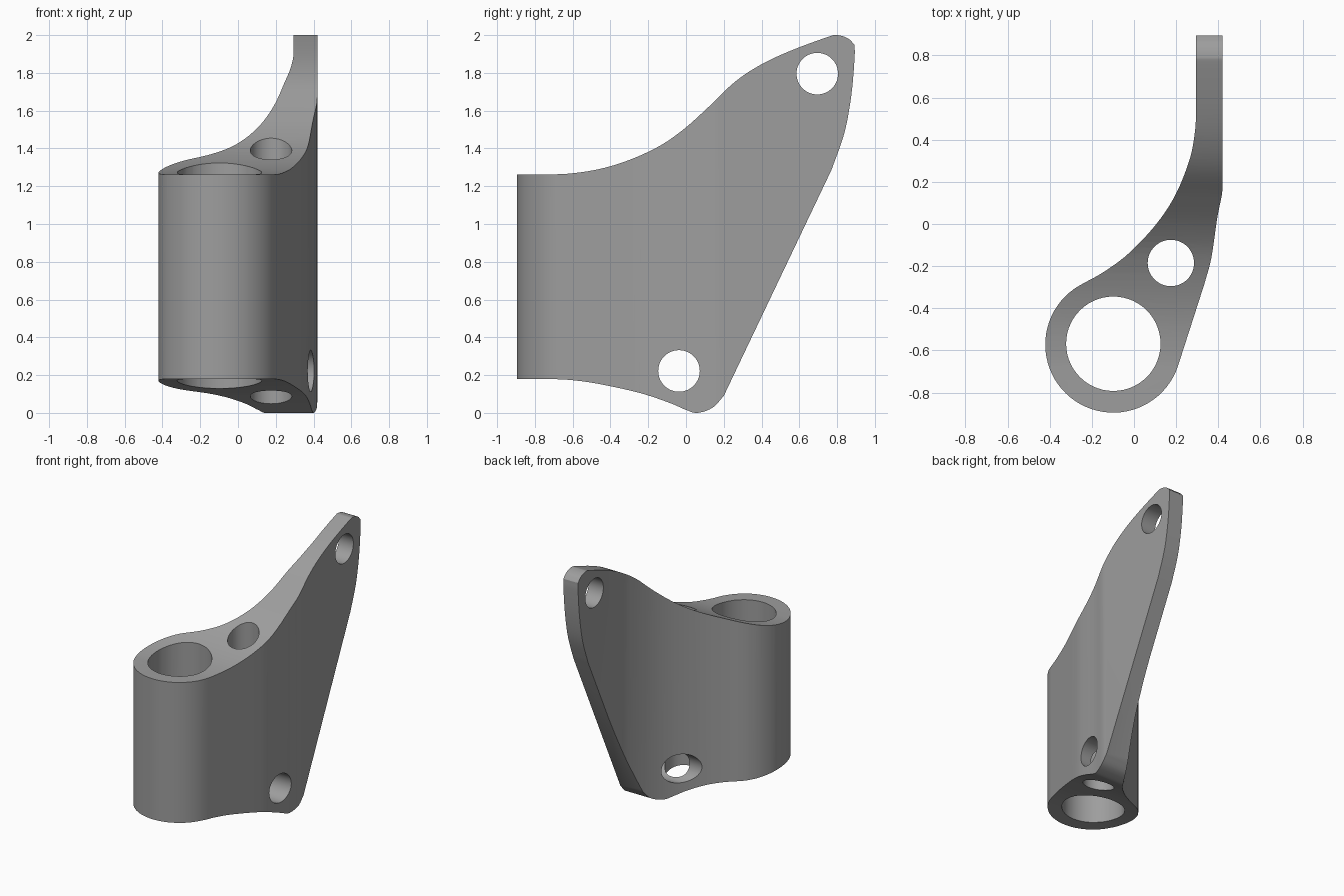
import bpy, bmesh, math
from mathutils import Vector, Matrix

if "Cube" in bpy.data.objects:
    bpy.data.objects.remove(bpy.data.objects["Cube"])

grey = bpy.data.materials.new("plain grey")
grey.diffuse_color = (0.34, 0.34, 0.34, 1)
grey.use_nodes = True
grey.node_tree.nodes["Principled BSDF"].inputs["Base Color"].default_value = grey.diffuse_color


def arc(cx, cy, r, a0, a1, n):
    return [(cx + r * math.cos(math.radians(a0 + (a1 - a0) * i / n)),
             cy + r * math.sin(math.radians(a0 + (a1 - a0) * i / n))) for i in range(n + 1)]


def smooth(points, steps=5):
    """Smooth curve through the points, ends included."""
    p = [Vector(q) for q in points]
    p = [2 * p[0] - p[1]] + p + [2 * p[-1] - p[-2]]
    out = []
    for a, b, c, d in zip(p, p[1:], p[2:], p[3:]):
        for i in range(steps):
            t = i / steps
            out.append(tuple(0.5 * (2 * b + (c - a) * t + (2 * a - 5 * b + 4 * c - d) * t * t
                                    + (3 * b - a - 3 * c + d) * t ** 3)))
    return out + [tuple(p[-2])]


def prism(name, outline, axis, lo, hi):
    """Extrude an outline along z (points are x, y) or x (points are y, z)."""
    bm = bmesh.new()
    place = (lambda u, v: (u, v, lo)) if axis == 'z' else (lambda u, v: (lo, u, v))
    face = bm.faces.new([bm.verts.new(place(u, v)) for u, v in outline])
    geo = bmesh.ops.extrude_face_region(bm, geom=[face])["geom"]
    shift = Vector((0, 0, hi - lo) if axis == 'z' else (hi - lo, 0, 0))
    bmesh.ops.translate(bm, verts=[g for g in geo if isinstance(g, bmesh.types.BMVert)], vec=shift)
    bmesh.ops.recalc_face_normals(bm, faces=bm.faces)
    mesh = bpy.data.meshes.new(name)
    bm.to_mesh(mesh)
    bm.free()
    mesh.materials.append(grey)
    obj = bpy.data.objects.new(name, mesh)
    bpy.context.collection.objects.link(obj)
    return obj


def cut(body, tool, operation):
    mod = body.modifiers.new(tool.name, 'BOOLEAN')
    mod.operation, mod.solver, mod.object = operation, 'EXACT', tool
    bpy.context.view_layer.objects.active = body
    bpy.ops.object.modifier_apply(modifier=mod.name)
    tool.hide_render = True
    bpy.data.objects.remove(tool)


# Plan outline: round sleeve flowing into a straight plate
plan = arc(-0.098, -0.572, 0.323, 120, 341.6, 44)
plan += smooth([(0.334, -0.284), (0.367, -0.16), (0.395, 0.03), (0.417, 0.14), (0.42, 0.2)], 4)
plan += [(0.42, 0.895), (0.295, 0.895)]
plan += smooth([(0.295, 0.52), (0.288, 0.43), (0.265, 0.31), (0.2, 0.145), (0.11, 0.005),
                (-0.02, -0.135), (-0.14, -0.225), (-0.25, -0.287)])
bracket = prism("bracket", plan, 'z', -0.1, 2.1)

# Side outline: swept upper edge, rounded tip, slanted back edge
side = [(-1.0, 0.18)]
side += smooth([(-0.72, 0.18), (-0.6, 0.173), (-0.46, 0.153), (-0.246, 0.106), (-0.087, 0.053),
                (0.0, 0.016), (0.06, 0.0), (0.14, 0.027), (0.2, 0.09)])
side += smooth([(0.77, 1.286), (0.838, 1.48), (0.875, 1.68), (0.892, 1.87), (0.893, 1.947)])
side += smooth([(0.89, 1.952), (0.855, 1.984), (0.80, 2.0), (0.75, 1.99), (0.548, 1.915),
                (0.39, 1.84), (0.257, 1.751), (0.124, 1.624), (-0.008, 1.505), (-0.14, 1.413),
                (-0.3, 1.339), (-0.458, 1.291), (-0.616, 1.267), (-0.74, 1.262)])
side += [(-1.0, 1.262)]
cut(bracket, prism("side_shape", side, 'x', -0.6, 0.6), 'INTERSECT')

# Bores: two upright, two sideways
for name, axis, u, v, r in (("sleeve_bore", 'z', -0.098, -0.568, 0.224),
                            ("upright_hole", 'z', 0.175, -0.185, 0.11),
                            ("lower_bolt_hole", 'x', -0.037, 0.222, 0.11),
                            ("upper_bolt_hole", 'x', 0.695, 1.796, 0.11)):
    cut(bracket, prism(name, arc(u, v, r, 0, 360, 56)[:-1], axis, -0.7, 2.5), 'DIFFERENCE')

bpy.ops.object.select_all(action='DESELECT')
bracket.select_set(True)
bpy.context.view_layer.objects.active = bracket
bpy.ops.object.shade_smooth_by_angle(angle=math.radians(30))
